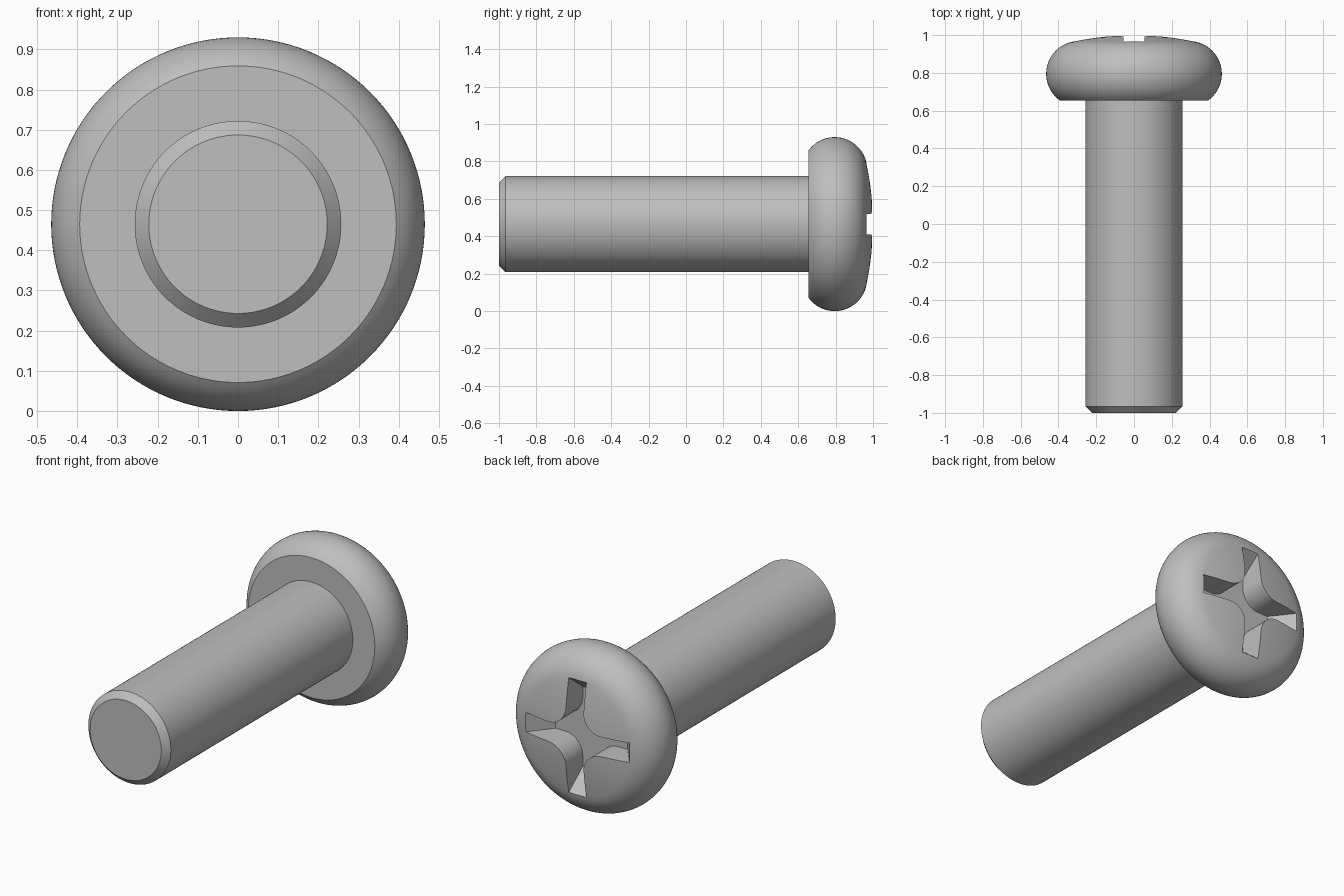
import bpy, bmesh, math
from mathutils import Matrix, Vector

old = bpy.data.objects.get("Cube")
if old:
    bpy.data.objects.remove(old, do_unlink=True)

AXIS_Z = 0.465      # height of the screw axis
SEGMENTS = 128

steel = bpy.data.materials.new("steel_grey")
steel.use_nodes = True
GREY = (0.52, 0.52, 0.52, 1)
steel.diffuse_color = GREY
steel.node_tree.nodes["Principled BSDF"].inputs["Base Color"].default_value = GREY


def make_object(name, bm):
    bmesh.ops.recalc_face_normals(bm, faces=bm.faces[:])
    mesh = bpy.data.meshes.new(name)
    bm.to_mesh(mesh)
    bm.free()
    mesh.materials.append(steel)
    obj = bpy.data.objects.new(name, mesh)
    obj.location.z = AXIS_Z
    bpy.context.collection.objects.link(obj)
    return obj


def arc(cr, cy, radius, start, end, steps):
    """Points (r, y) on an arc, angles in radians."""
    angles = [start + (end - start) * i / steps for i in range(steps + 1)]
    return [(cr + radius * math.cos(a), cy + radius * math.sin(a)) for a in angles]


def lathe(name, profile):
    """Closed solid of revolution about y; the end points lie on the axis."""
    bm = bmesh.new()
    rings = []
    for r, y in profile[1:-1]:
        rings.append([bm.verts.new((r * math.cos(a), y, r * math.sin(a)))
                      for a in (math.tau * i / SEGMENTS for i in range(SEGMENTS))])
    for lower, upper in zip(rings, rings[1:]):
        for i in range(SEGMENTS):
            j = (i + 1) % SEGMENTS
            bm.faces.new((lower[i], lower[j], upper[j], upper[i]))
    bm.faces.new(rings[0])
    tip = bm.verts.new((0, profile[-1][1], 0))
    for i in range(SEGMENTS):
        bm.faces.new((rings[-1][i], rings[-1][(i + 1) % SEGMENTS], tip))
    return make_object(name, bm)


# Shank with chamfered tip, then rounded rim and shallow dome of the head
RIM, DOME = 0.1735, 1.538
RIM_R, RIM_Y = AXIS_Z - RIM, 0.795
DOME_Y = 1 - DOME
join = math.atan2(RIM_Y - DOME_Y, RIM_R)
under = -math.asin(0.14 / RIM)
profile = [(0, -1), (0.222, -1), (0.257, -0.965), (0.257, 0.655)]
profile += arc(RIM_R, RIM_Y, RIM, under, join, 24)
profile += arc(0, DOME_Y, DOME, join, math.pi / 2, 8)[1:]
screw = lathe("pan_head_screw", profile)


# Cross recess: four arms with rounded inner corners and sloping ends
def cross_section(reach, half=0.055, fillet=0.11, steps=8):
    points = []
    c = half + fillet
    for quarter in range(4):
        turn = Matrix.Rotation(quarter * math.pi / 2, 2)
        corner = [(reach, half)]
        corner += arc(c, c, fillet, -math.pi / 2, -math.pi, steps)
        corner += [(half, reach)]
        points += [turn @ Vector(p) for p in corner]
    return points


FLOOR_Y, TOP_Y = 0.84, 1.05
bm = bmesh.new()
loops = []
for y, reach in ((FLOOR_Y, 0.225), (TOP_Y, 0.39)):
    loops.append([bm.verts.new((p.x, y, p.y)) for p in cross_section(reach)])
    bm.faces.new(loops[-1])
count = len(loops[0])
for i in range(count):
    j = (i + 1) % count
    bm.faces.new((loops[0][i], loops[0][j], loops[1][j], loops[1][i]))
cutter = make_object("recess_cutter", bm)
cutter.hide_render = True

# Cut the recess and finish the shading
cut = screw.modifiers.new("cross_recess", 'BOOLEAN')
cut.operation = 'DIFFERENCE'
cut.solver = 'EXACT'
cut.object = cutter
bpy.ops.object.select_all(action='DESELECT')
bpy.context.view_layer.objects.active = screw
screw.select_set(True)
bpy.ops.object.modifier_apply(modifier=cut.name)
bpy.data.objects.remove(cutter, do_unlink=True)
bpy.ops.object.shade_smooth_by_angle(angle=math.radians(30))
